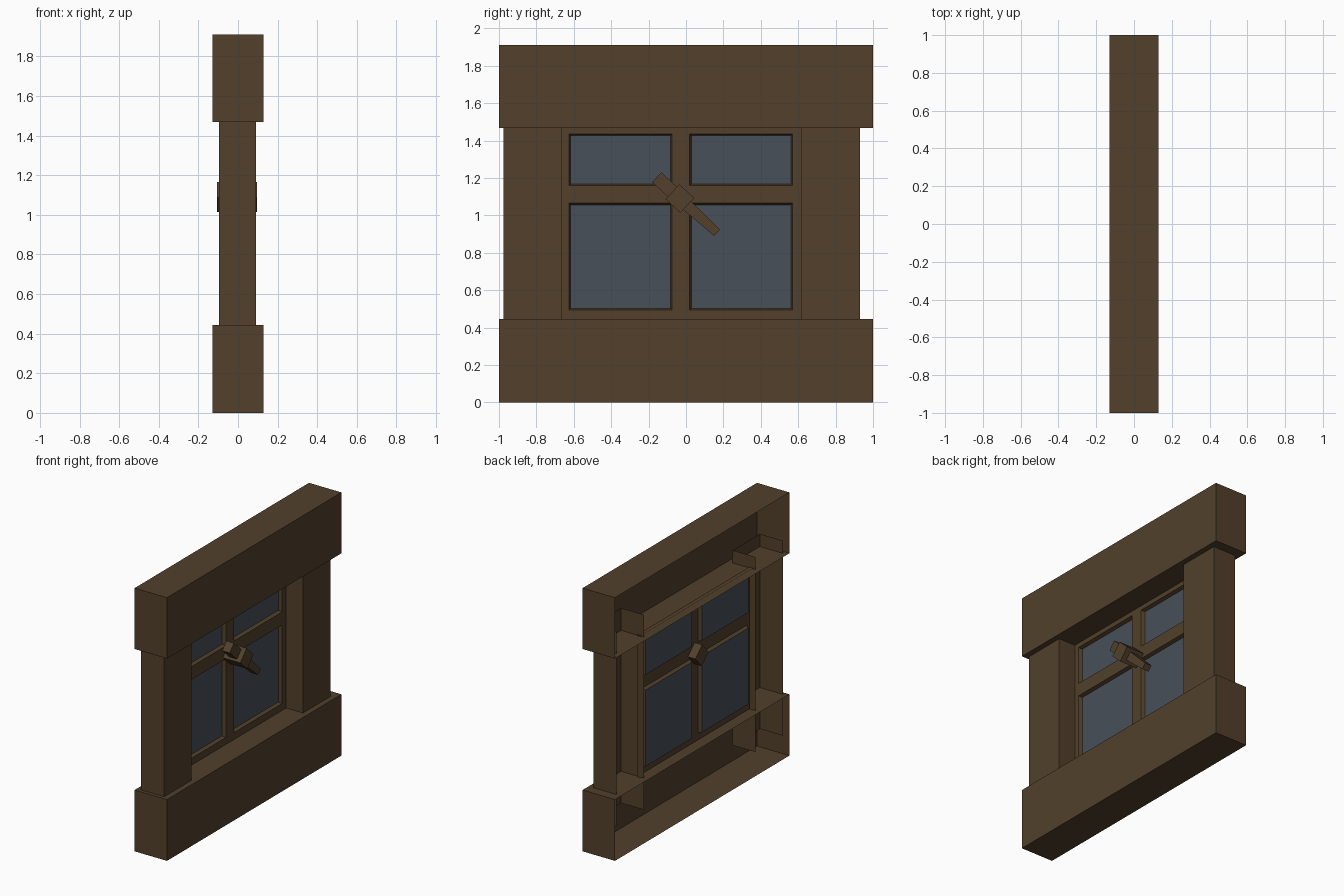
import bpy, bmesh, math
from mathutils import Matrix, Vector

if "Cube" in bpy.data.objects:
    bpy.data.objects.remove(bpy.data.objects["Cube"])


def material(name, rgb):
    m = bpy.data.materials.new(name)
    m.diffuse_color = (*rgb, 1)
    m.use_nodes = True
    m.node_tree.nodes["Principled BSDF"].inputs["Base Color"].default_value = m.diffuse_color
    return m


WOOD = material("dark_wood", (0.084, 0.051, 0.024))
GLASS = material("blue_grey_glass", (0.063, 0.080, 0.098))


def finish(name, bm, mats):
    me = bpy.data.meshes.new(name)
    bm.to_mesh(me)
    bm.free()
    ob = bpy.data.objects.new(name, me)
    bpy.context.collection.objects.link(ob)
    for m in mats:
        me.materials.append(m)
    return ob


def box(name, lo, hi, open_dirs=()):
    """Box between two corners, leaving out the faces pointing along open_dirs."""
    bm = bmesh.new()
    lo, hi = Vector(lo), Vector(hi)
    bmesh.ops.create_cube(bm, size=1)
    drop = [f for f in bm.faces if any(f.normal.dot(Vector(d)) > 0.9 for d in open_dirs)]
    bmesh.ops.delete(bm, geom=drop, context='FACES')
    for v in bm.verts:
        v.co = Vector(((lo[i] + hi[i]) / 2 + v.co[i] * (hi[i] - lo[i]) for i in range(3)))
    return finish(name, bm, [WOOD])


BACK, UP, DOWN = (-1, 0, 0), (0, 0, 1), (0, 0, -1)

# Lintel and sill beams: hollow, open at the back
box("sill_beam", (-0.13, -1, 0), (0.13, 1, 0.445), [BACK])
box("lintel_beam", (-0.13, -1, 1.468), (0.13, 1, 1.91), [BACK])

# Side posts: hollow, open at the back and ends, running into the beams
box("post_a", (-0.095, -0.975, 0.145), (0.09, -0.663, 1.56), [BACK, UP, DOWN])
box("post_b", (-0.095, 0.617, 0.215), (0.09, 0.93, 1.63), [BACK, UP, DOWN])

# Window frame: one sheet with four recessed panes and a turned-back rim
ys = [-0.67, -0.625, -0.075, 0.02, 0.57, 0.625]
zs = [0.44, 0.495, 1.065, 1.16, 1.435, 1.475]
bm = bmesh.new()
grid = [[bm.verts.new((-0.045, y, z)) for z in zs] for y in ys]
panes = []
for i in range(5):
    for j in range(5):
        f = bm.faces.new((grid[i][j], grid[i + 1][j], grid[i + 1][j + 1], grid[i][j + 1]))
        if i in (1, 3) and j in (1, 3):
            panes.append(f)
bm.normal_update()
rim = [e for e in bm.edges if e.is_boundary]
bmesh.ops.inset_individual(bm, faces=panes, thickness=0.012, depth=-0.025)
for f in panes:
    f.material_index = 1
ext = bmesh.ops.extrude_edge_only(bm, edges=rim)
for v in ext["geom"]:
    if isinstance(v, bmesh.types.BMVert):
        v.co.x = -0.075
bmesh.ops.recalc_face_normals(bm, faces=bm.faces[:])
finish("window_frame", bm, [WOOD, GLASS])

# Latch: square block through the window with a short stub and a tapered lever
turn = Matrix.Translation((0, -0.033, 1.09)) @ Matrix.Rotation(math.radians(-42.7), 4, 'X')
block = box("latch_block", (-0.105, -0.054, -0.054), (0.095, 0.054, 0.054))
stub = box("latch_stub", (0.0, -0.168, -0.036), (0.06, -0.05, 0.036))
lever = box("latch_lever", (0.0, 0.05, -0.031), (0.055, 0.27, 0.031))
for v in lever.data.vertices:
    if v.co.y > 0.2:
        v.co.z *= 0.72
for ob in (block, stub, lever):
    ob.data.transform(turn)
